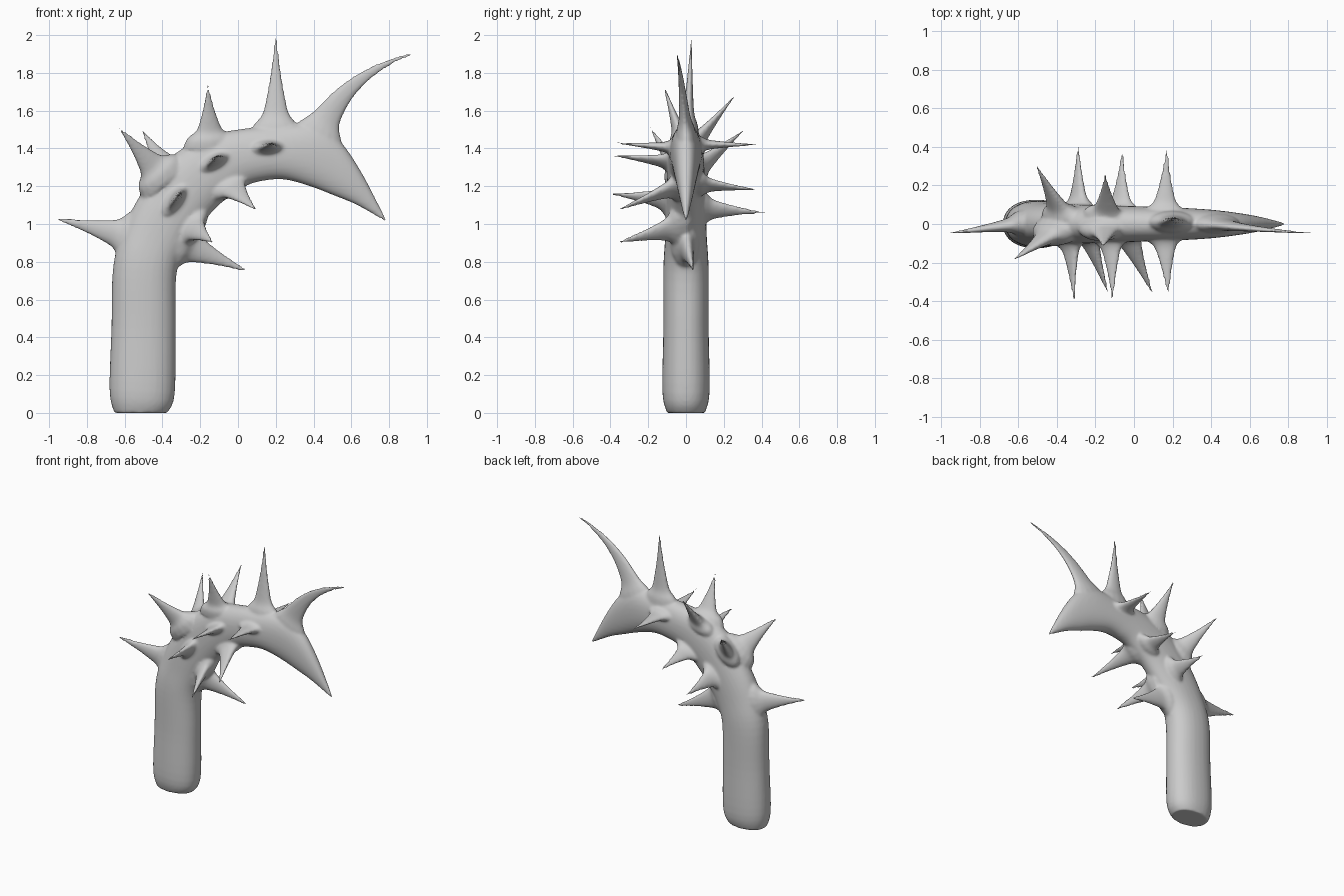
import bpy, bmesh, math
from mathutils import Vector as V

if "Cube" in bpy.data.objects:
    bpy.data.objects.remove(bpy.data.objects["Cube"])

bm = bmesh.new()


def smooth_rows(rows, steps=5):
    """Catmull-Rom interpolation of rows of numbers."""
    out = []
    n = len(rows)
    for i in range(n - 1):
        a, b, c, d = rows[max(i - 1, 0)], rows[i], rows[i + 1], rows[min(i + 2, n - 1)]
        for s in range(steps):
            t = s / steps
            out.append([q + 0.5 * t * (r - p + t * (2 * p - 5 * q + 4 * r - e
                        + t * (3 * (q - r) + e - p))) for p, q, r, e in zip(a, b, c, d)])
    return out + [list(rows[-1])]


def loft(rings, sides=24, power=1.0):
    """Closed tube through (centre, u, v) elliptical rings."""
    loops = []
    for c, u, v in rings:
        loop = []
        for k in range(sides):
            a = 2 * math.pi * k / sides
            x, y = math.cos(a), math.sin(a)
            x = math.copysign(abs(x) ** power, x)
            y = math.copysign(abs(y) ** power, y)
            loop.append(bm.verts.new(c + u * x + v * y))
        loops.append(loop)
    for p, q in zip(loops, loops[1:]):
        for k in range(sides):
            j = (k + 1) % sides
            bm.faces.new((p[k], p[j], q[j], q[k]))
    bm.faces.new(loops[0][::-1])
    bm.faces.new(loops[-1])


# Curved body: outer x, z / inner x, z / half depth
body = smooth_rows([
    (-.655, .0, -.375, .0, .10), (-.68, .12, -.335, .10, .125),
    (-.67, .45, -.33, .45, .12), (-.66, .78, -.325, .74, .12),
    (-.60, .99, -.27, .88, .11), (-.50, 1.18, -.19, 1.0, .105),
    (-.36, 1.35, -.09, 1.11, .10), (-.18, 1.46, .04, 1.2, .095),
    (.0, 1.5, .14, 1.23, .09), (.2, 1.52, .25, 1.235, .085),
    (.40, 1.525, .38, 1.2, .075), (.53, 1.45, .51, 1.15, .06),
    (.65, 1.28, .63, 1.10, .04), (.787, 1.02, .777, 1.015, .006)])
centres = [V(((r[0] + r[2]) / 2, 0, (r[1] + r[3]) / 2)) for r in body]
loft([(c, V(((r[0] - r[2]) / 2, 0, (r[1] - r[3]) / 2)), V((0, r[4], 0)))
      for c, r in zip(centres, body)], 32, 0.9)

PROFILE = smooth_rows([(-.16, 1.2), (0, 1.0), (.12, .62), (.3, .43), (.6, .23), (1.03, .03)], 4)


def spike(base, tip, width, flat=0.5, bend=(0, 0, 0)):
    """Flared thorn, widest along the body's direction."""
    base, tip, bend = V(base), V(tip), V(bend)
    i = min(range(len(centres)), key=lambda k: (centres[k] - base).length)
    i = max(1, min(i, len(centres) - 2))
    along = centres[i + 1] - centres[i - 1]
    rings = []
    for t, r in PROFILE:
        c = base.lerp(tip, t) + bend * (4 * t * (1 - t))
        axis = (tip - base + bend * (4 - 8 * t)).normalized()
        u = (along - axis * along.dot(axis)).normalized()
        rings.append((c, u * width * r, axis.cross(u) * width * r * flat))
    loft(rings, 16)


# Thorns along the outer edge
spike((-.60, 0, .94), (-.97, -.05, 1.03), .13)
spike((-.43, -.05, 1.28), (-.63, -.19, 1.51), .13, .55)
spike((-.38, .06, 1.29), (-.51, .31, 1.50), .12, .55)
spike((-.15, -.03, 1.46), (-.16, -.12, 1.74), .12)
spike((-.14, .05, 1.43), (-.15, .26, 1.68), .12)
spike((.2, .01, 1.52), (.2, .03, 2.0), .12, .45)
# Long curved horn
spike((.43, 0, 1.48), (.95, -.05, 1.91), .13, .4, (-.06, 0, .055))
# Thorns on both sides
spike((.16, -.075, 1.405), (.18, -.39, 1.43), .10, .45)
spike((-.12, -.085, 1.33), (-.11, -.41, 1.365), .10, .45)
spike((-.33, -.095, 1.13), (-.31, -.41, 1.16), .11, .45)
spike((.16, .075, 1.42), (.17, .40, 1.42), .10, .45)
spike((-.07, .085, 1.21), (-.06, .39, 1.18), .10, .45)
spike((-.29, .095, 1.08), (-.29, .42, 1.06), .11, .5)
# Thorns along the inner edge
spike((-.04, -.05, 1.2), (.10, -.37, 1.07), .12)
spike((-.24, -.06, .98), (-.13, -.37, .90), .12)
spike((-.28, 0, .89), (.05, .04, .75), .14)

bmesh.ops.recalc_face_normals(bm, faces=bm.faces)
mesh = bpy.data.meshes.new("thorny_hook")
bm.to_mesh(mesh)
bm.free()
hook = bpy.data.objects.new("thorny_hook", mesh)
bpy.context.collection.objects.link(hook)

# Fuse the thorns into the body and soften the joins
remesh = hook.modifiers.new("fuse", 'REMESH')
remesh.mode = 'VOXEL'
remesh.voxel_size = 0.009
remesh.use_smooth_shade = True
soften = hook.modifiers.new("soften", 'SMOOTH')
soften.factor = 0.5
soften.iterations = 7
